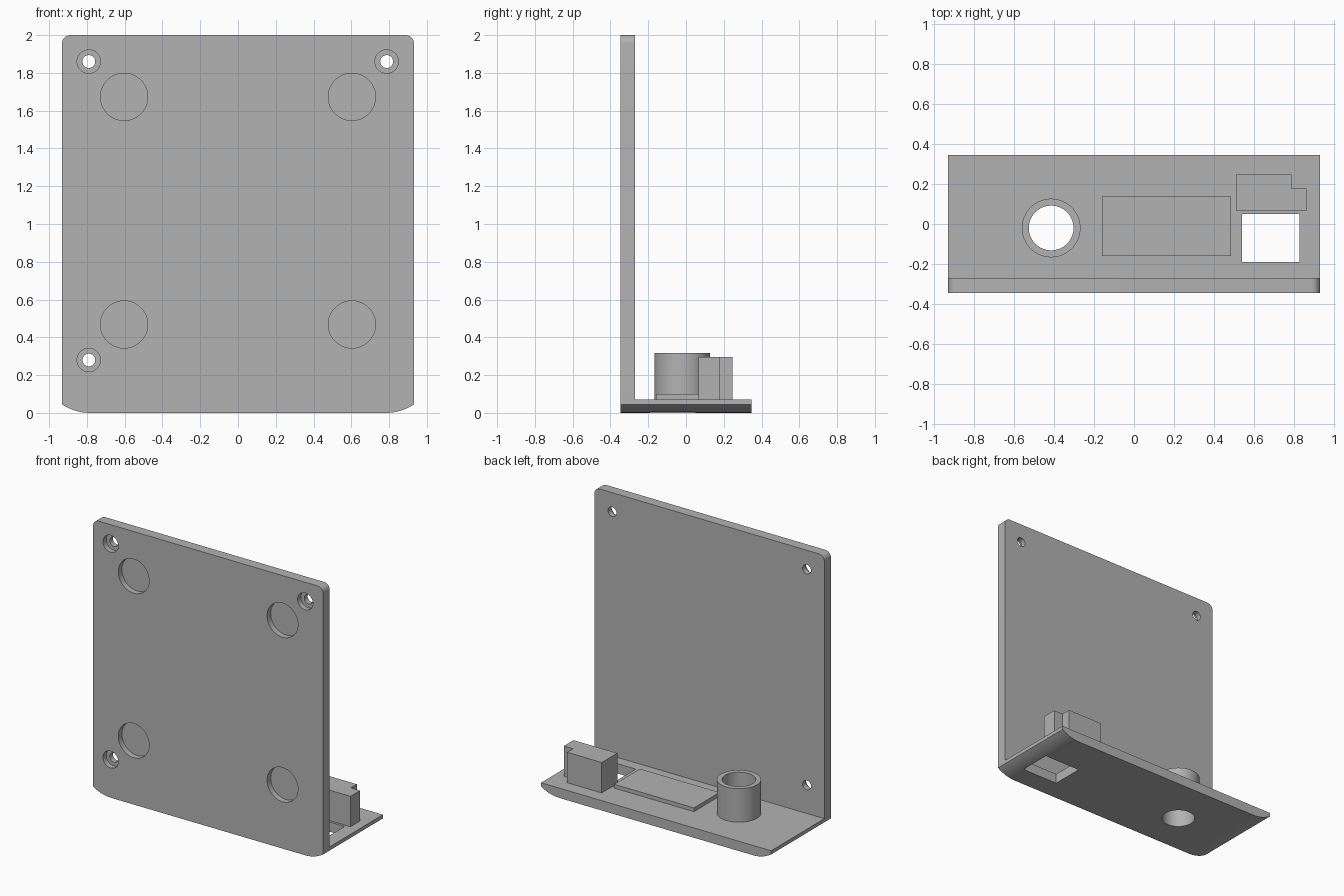
import bpy, bmesh, math
from math import sin, cos, pi
from mathutils import Matrix

if "Cube" in bpy.data.objects:
    bpy.data.objects.remove(bpy.data.objects["Cube"])

grey = bpy.data.materials.new("plain_grey")
grey.use_nodes = True
grey.diffuse_color = (0.45, 0.45, 0.45, 1)
grey.node_tree.nodes["Principled BSDF"].inputs["Base Color"].default_value = grey.diffuse_color

HALF_W, HALF_D, HEIGHT = 0.932, 0.346, 2.0
PLATE_BACK, BASE_TOP = -0.27, 0.072


def prism(name, outline, start, end, axis="z"):
    """Extrude a closed outline along z, or along y when the outline is given in x, z."""
    bm = bmesh.new()
    place = (lambda a, b: (a, b, start)) if axis == "z" else (lambda a, b: (a, start, b))
    face = bm.faces.new([bm.verts.new(place(a, b)) for a, b in outline])
    grown = bmesh.ops.extrude_face_region(bm, geom=[face])["geom"]
    step = (0, 0, end - start) if axis == "z" else (0, end - start, 0)
    bmesh.ops.translate(bm, vec=step, verts=[v for v in grown if isinstance(v, bmesh.types.BMVert)])
    bmesh.ops.recalc_face_normals(bm, faces=bm.faces)
    mesh = bpy.data.meshes.new(name)
    bm.to_mesh(mesh)
    bm.free()
    mesh.materials.append(grey)
    obj = bpy.data.objects.new(name, mesh)
    bpy.context.collection.objects.link(obj)
    return obj


def arc(cx, cy, r, a0, a1, n):
    return [(cx + r * cos(a0 + (a1 - a0) * i / n), cy + r * sin(a0 + (a1 - a0) * i / n))
            for i in range(n + 1)]


def circle(cx, cy, r, n=64):
    return arc(cx, cy, r, 0, 2 * pi, n)[:-1]


def rect(x0, x1, y0, y1):
    return [(x0, y0), (x1, y0), (x1, y1), (x0, y1)]


def cut(target, cutter):
    """Subtract the cutter and bake the result."""
    mod = target.modifiers.new("cut", "BOOLEAN")
    mod.operation, mod.solver, mod.object = "DIFFERENCE", "EXACT", cutter
    bpy.context.view_layer.update()
    result = bpy.data.meshes.new_from_object(
        target.evaluated_get(bpy.context.evaluated_depsgraph_get()))
    target.modifiers.clear()
    target.data = result
    bpy.data.objects.remove(cutter)


# Right half of the shared bottom edge: a shallow arc that meets the side at a corner
R = 0.27
sweep = math.acos((R - 0.045) / R)
bottom_right = arc(HALF_W - R * sin(sweep), R, R, -pi / 2, -pi / 2 + sweep, 12)


def mirrored(half):
    return half + [(-x, z) for x, z in reversed(half)]


# Upright plate with rounded top corners
corner = 0.045
plate = prism("upright_plate",
              mirrored(bottom_right + arc(HALF_W - corner, HEIGHT - corner, corner, 0, pi / 2, 10)),
              -HALF_D, PLATE_BACK, "y")

# Four round magnet recesses in the front
for x in (-0.603, 0.603):
    for z in (0.468, 1.673):
        cut(plate, prism("cutter", circle(x, z, 0.125), -0.4, -HALF_D + 0.042, "y"))

# Three counterbored screw holes
for x, z in ((-0.79, 0.28), (-0.79, 1.86), (0.787, 1.86)):
    cut(plate, prism("cutter", circle(x, z, 0.062, 40), -0.4, -HALF_D + 0.038, "y"))
    cut(plate, prism("cutter", circle(x, z, 0.034, 40), -0.4, -0.2, "y"))

# Base shelf with a rectangular window and a round through hole
base = prism("base_shelf", mirrored(bottom_right + [(HALF_W, BASE_TOP)]), PLATE_BACK, HALF_D, "y")
TUBE_X, TUBE_Y, BORE = -0.415, -0.02, 0.112
cut(base, prism("cutter", rect(0.54, 0.83, -0.19, 0.05), -0.1, 0.2))
cut(base, prism("cutter", circle(TUBE_X, TUBE_Y, BORE), -0.1, 0.2))

# Tube standing around the round hole
tube = prism("tube", circle(TUBE_X, TUBE_Y, 0.147), BASE_TOP, 0.317)
cut(tube, prism("cutter", circle(TUBE_X, TUBE_Y, BORE), 0, 0.4))

# Raised pad and stepped block
pad = prism("raised_pad", rect(-0.16, 0.486, -0.16, 0.137), BASE_TOP, 0.1)
block = prism("stepped_block",
              [(0.51, 0.067), (0.865, 0.067), (0.865, 0.178), (0.79, 0.178),
               (0.79, 0.247), (0.51, 0.247)], BASE_TOP, 0.295)

# Smooth the round walls and keep the edges sharp
bpy.ops.object.select_all(action="DESELECT")
for obj in (plate, base, tube, pad, block):
    obj.select_set(True)
bpy.context.view_layer.objects.active = plate
bpy.ops.object.shade_smooth_by_angle(angle=math.radians(25))
